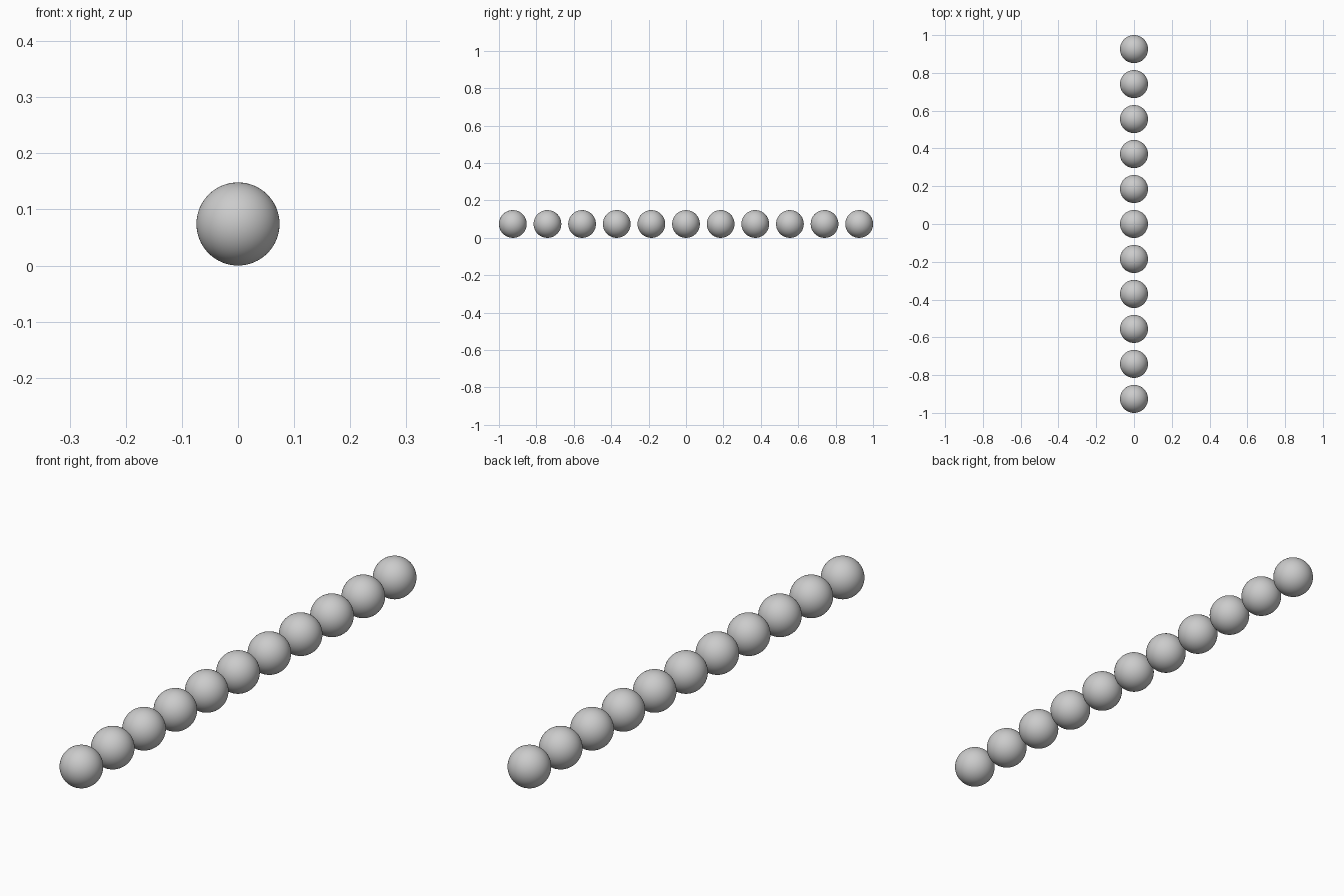
import bpy

if "Cube" in bpy.data.objects:
    bpy.data.objects.remove(bpy.data.objects["Cube"])

COUNT = 11
SPACING = 2 / 10.8          # centre-to-centre distance
RADIUS = 0.4 * SPACING      # leaves a small gap between beads

# Straight row of smooth, separate beads along y
for i in range(COUNT):
    y = (i - (COUNT - 1) / 2) * SPACING
    bpy.ops.mesh.primitive_uv_sphere_add(segments=64, ring_count=32, radius=RADIUS,
                                         location=(0, y, RADIUS))
    bead = bpy.context.object
    bead.name = f"bead_{i + 1:02d}"
    bpy.ops.object.shade_smooth()
